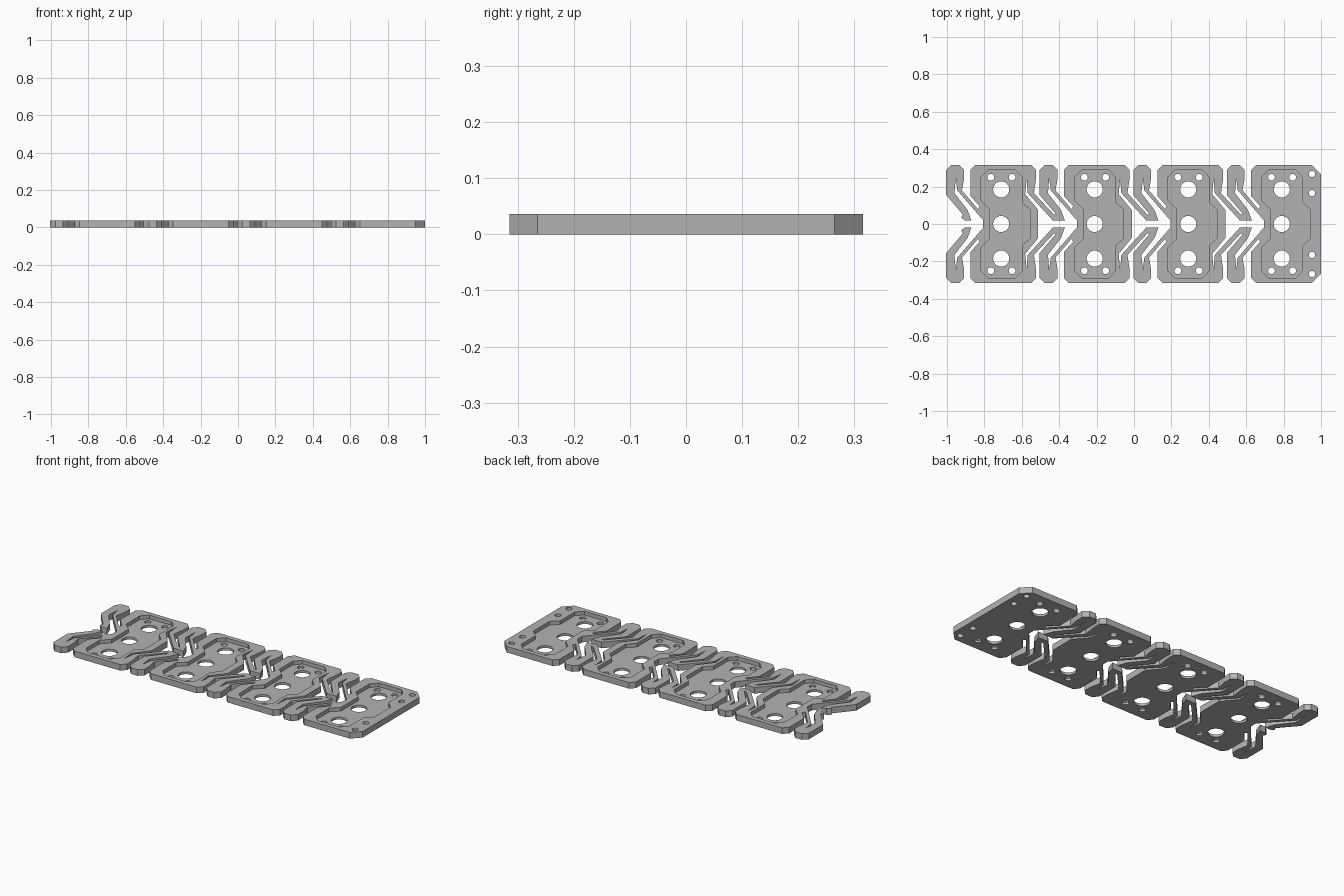
import bpy, bmesh, math

if "Cube" in bpy.data.objects:
    bpy.data.objects.remove(bpy.data.objects["Cube"], do_unlink=True)

THICK, FLOOR = 0.036, 0.014
CENTRES = [-0.71, -0.21, 0.29, 0.79]

grey = bpy.data.materials.new("light grey")
grey.use_nodes = True
grey.diffuse_color = (0.45, 0.45, 0.45, 1)
grey.node_tree.nodes["Principled BSDF"].inputs["Base Color"].default_value = (0.45, 0.45, 0.45, 1)


def shift(points, x):
    return [(px + x, py) for px, py in points]


def mirrored(half):
    """Close a half outline by mirroring it front to back."""
    return half + [(x, -y) for x, y in reversed(half)]


def circle(x, y, r, n=32):
    return [(x + r * math.cos(2 * math.pi * i / n), y + r * math.sin(2 * math.pi * i / n))
            for i in range(n)]


def slab(name, loops, z0, z1):
    """Fill nested outlines and extrude them into one solid."""
    bm = bmesh.new()
    edges = []
    for loop in loops:
        vs = [bm.verts.new((x, y, z0)) for x, y in loop]
        edges += [bm.edges.new((vs[i - 1], vs[i])) for i in range(len(vs))]
    bmesh.ops.triangle_fill(bm, edges=edges, use_beauty=True, normal=(0, 0, 1))
    top = bmesh.ops.extrude_face_region(bm, geom=bm.faces[:])["geom"]
    bmesh.ops.translate(bm, vec=(0, 0, z1 - z0),
                        verts=[g for g in top if isinstance(g, bmesh.types.BMVert)])
    bmesh.ops.recalc_face_normals(bm, faces=bm.faces[:])
    mesh = bpy.data.meshes.new(name)
    bm.to_mesh(mesh)
    bm.free()
    mesh.materials.append(grey)
    obj = bpy.data.objects.new(name, mesh)
    bpy.context.collection.objects.link(obj)
    return obj


# Spring joint profiles, relative to the plate that follows the joint
fold_slot = [(-.16, .02), (-.18, .075), (-.25, .165), (-.243, .245),
             (-.235, .18), (-.105, .03), (-.096, .02)]
root_slot = [(-.302, .075), (-.372, .16), (-.364, .245), (-.358, .165), (-.225, .02)]
pad = [(-.205, .05), (-.294, .155), (-.294, .288), (-.267, .315), (-.225, .315),
       (-.198, .288), (-.198, .245), (-.21, .18), (-.125, .08), (-.115, .095)]
plate_left = [(-.165, .15), (-.165, .288), (-.138, .315)]
plate_right = [(.16, .315), (.187, .288), (.187, .245), (.175, .165), (.282, .05)]
end_edge = [(.16, .315), (.21, .265)]
broken_tip = [(-.195, .02), (-.215, .035)]

# Outer outline of the whole strip
half = shift(fold_slot[::-1] + broken_tip, CENTRES[0])
for c in CENTRES:
    right = end_edge if c == CENTRES[-1] else plate_right
    half += shift(pad + plate_left + right, c)
loops = [mirrored(half)]

# Openings in the joints
for c in CENTRES[1:]:
    loops.append(mirrored(shift(root_slot + fold_slot, c)))

# Screw holes
for c in CENTRES:
    loops += [circle(c, y, .043) for y in (-.185, 0, .185)]
    loops += [circle(c + x, y, .018, 20) for x in (-.055, .058) for y in (-.25, .25)]
loops += [circle(.952, s * y, .017, 20) for s in (-1, 1) for y in (.166, .267)]

strip = slab("hinged_plate_strip", loops, 0, THICK)

# Recessed pocket in each plate
pocket = [(-.06, .08), (-.107, .125), (-.107, .25), (-.07, .288),
          (.075, .288), (.112, .25), (.112, .115), (.155, .075)]
cutter = slab("pocket_cutter", [mirrored(shift(pocket, c)) for c in CENTRES],
              FLOOR, THICK * 2)
cutter.hide_render = True
mod = strip.modifiers.new("pockets", "BOOLEAN")
mod.operation, mod.solver, mod.object = "DIFFERENCE", "EXACT", cutter
bpy.context.view_layer.objects.active = strip
strip.select_set(True)
bpy.ops.object.modifier_apply(modifier=mod.name)
bpy.data.objects.remove(cutter, do_unlink=True)
bpy.ops.object.shade_smooth_by_angle(angle=math.radians(25))
